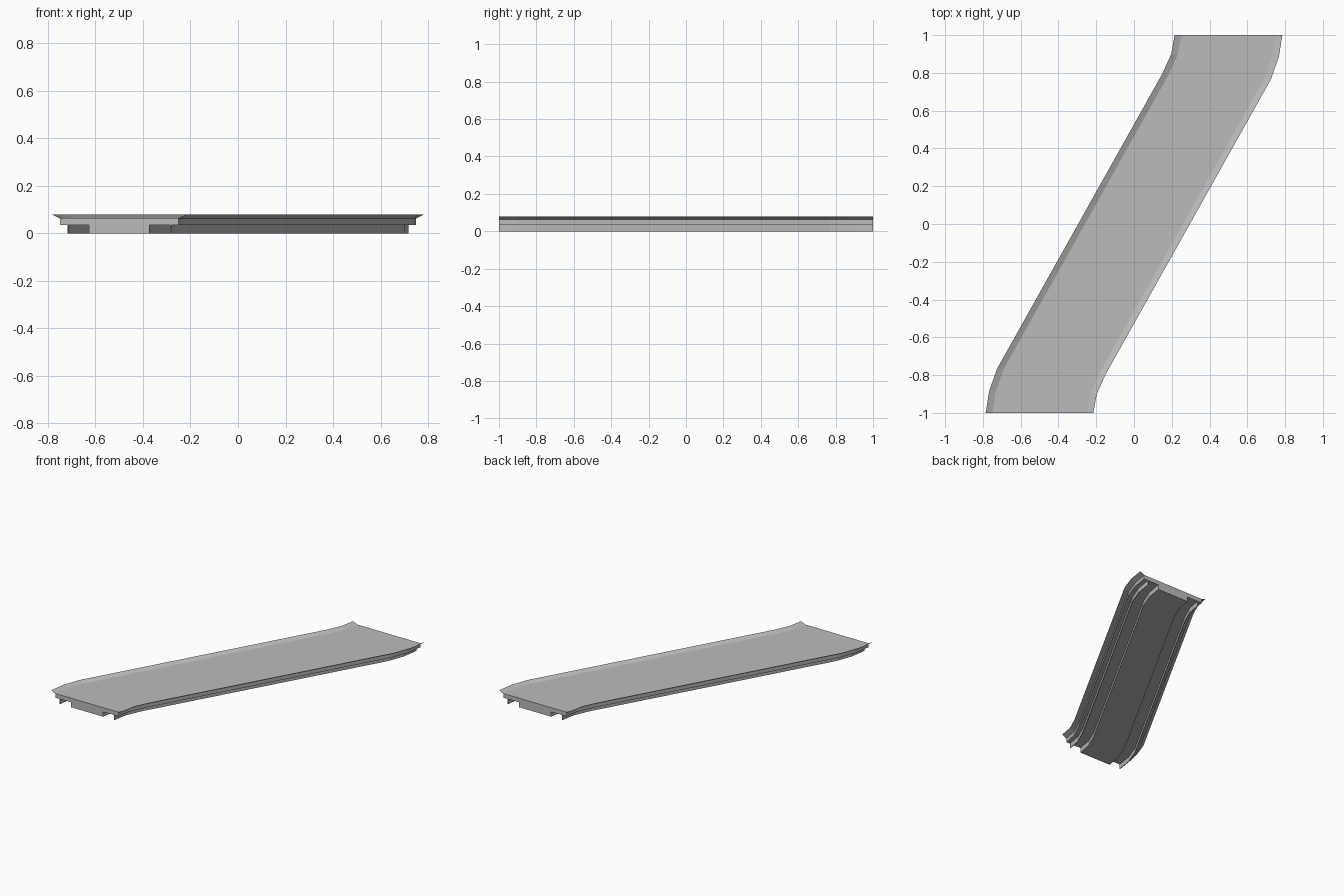
import bpy
import bmesh
from mathutils import Vector

cube = bpy.data.objects.get("Cube")
if cube:
    bpy.data.objects.remove(cube)

grey = bpy.data.materials.new("plain grey")
grey.use_nodes = True
colour = (0.5, 0.5, 0.5, 1)
grey.diffuse_color = colour
grey.node_tree.nodes["Principled BSDF"].inputs["Base Color"].default_value = colour

# S-shaped path: centre point and sideways direction, mirrored about the middle
half_path = [(Vector((0.5, 1, 0)), Vector((1, 0, 0))),
             (Vector((0.482, 0.892, 0)), Vector((1, -0.026, 0))),
             (Vector((0.437, 0.78, 0)), Vector((1.01, -0.05, 0)))]
path = [(-c, d) for c, d in half_path] + [(c, d) for c, d in reversed(half_path)]


def sweep(name, profile):
    """Carry a closed (offset, height) profile along the path and cap both ends."""
    bm = bmesh.new()
    rings = [[bm.verts.new(c + d * u + Vector((0, 0, z))) for u, z in profile]
             for c, d in path]
    n = len(profile)
    for a, b in zip(rings, rings[1:]):
        for i in range(n):
            j = (i + 1) % n
            bm.faces.new((a[i], a[j], b[j], b[i]))
    bm.faces.new(rings[0])
    bm.faces.new(rings[-1][::-1])
    bmesh.ops.recalc_face_normals(bm, faces=bm.faces)
    mesh = bpy.data.meshes.new(name)
    bm.to_mesh(mesh)
    bm.free()
    mesh.materials.append(grey)
    obj = bpy.data.objects.new(name, mesh)
    bpy.context.collection.objects.link(obj)
    return obj


# Deck slab with a narrower keel block below it
deck, keel, top, under = 0.25, 0.127, 0.065, 0.035
sweep("deck_and_keel", [(-deck, top), (-deck, under), (-keel, under), (-keel, 0),
                        (keel, 0), (keel, under), (deck, under), (deck, top)])

# Thin flared lips and hanging rails on both sides
for side, s in (("left", 1), ("right", -1)):
    sweep(side + "_lip", [(s * 0.285, 0.08), (s * 0.25, 0.065), (s * 0.25, 0.062)])
    sweep(side + "_rail", [(s * 0.218, 0), (s * 0.218, under),
                           (s * 0.214, under), (s * 0.214, 0)])
